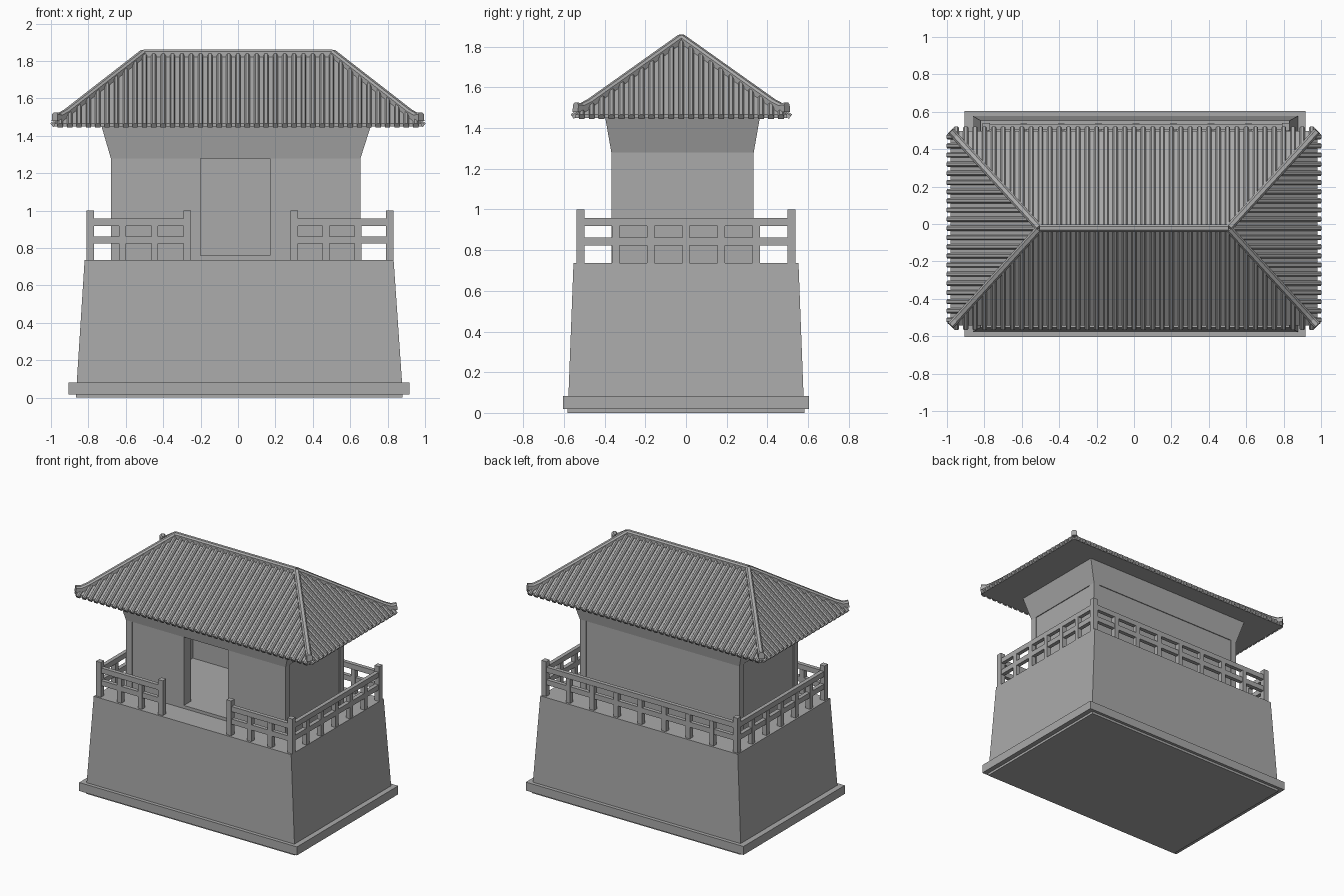
import bpy
import bmesh
from mathutils import Vector

cube = bpy.data.objects.get("Cube")
if cube:
    bpy.data.objects.remove(cube, do_unlink=True)

stone = bpy.data.materials.new("plain_grey")
stone.use_nodes = True
GREY = (0.4, 0.4, 0.4, 1)
stone.diffuse_color = GREY
stone.node_tree.nodes["Principled BSDF"].inputs["Base Color"].default_value = GREY


def finish(name, bm):
    bmesh.ops.recalc_face_normals(bm, faces=bm.faces)
    mesh = bpy.data.meshes.new(name)
    bm.to_mesh(mesh)
    bm.free()
    mesh.materials.append(stone)
    obj = bpy.data.objects.new(name, mesh)
    bpy.context.collection.objects.link(obj)
    return obj


def loft(bm, rings):
    """Skin closed rings of points and cap both ends."""
    loops = [[bm.verts.new(p) for p in ring] for ring in rings]
    n = len(loops[0])
    for a, b in zip(loops, loops[1:]):
        for i in range(n):
            j = (i + 1) % n
            bm.faces.new((a[i], a[j], b[j], b[i]))
    bm.faces.new(loops[0][::-1])
    bm.faces.new(loops[-1])


def rect(x0, x1, y0, y1, z):
    return [(x0, y0, z), (x1, y0, z), (x1, y1, z), (x0, y1, z)]


def box(bm, x, y, z):
    loft(bm, [rect(*x, *y, z[0]), rect(*x, *y, z[1])])


def sweep(bm, path, profile):
    """Carry a (side, up) profile along a path."""
    path = [Vector(p) for p in path]
    run = path[-1] - path[0]
    side = run.cross(Vector((0, 0, 1))).normalized()
    rings = []
    for i, p in enumerate(path):
        d = path[min(i + 1, len(path) - 1)] - path[max(i - 1, 0)]
        up = side.cross(d).normalized()
        rings.append([p + side * s + up * u for s, u in profile])
    loft(bm, rings)


# Foundation and tapered base
bm = bmesh.new()
box(bm, (-0.865, 0.88), (-0.583, 0.583), (0, 0.02))
finish("foundation", bm)
bm = bmesh.new()
box(bm, (-0.905, 0.917), (-0.605, 0.605), (0.018, 0.082))
finish("plinth", bm)
bm = bmesh.new()
DECK = 0.737
loft(bm, [rect(-0.862, 0.877, -0.578, 0.578, 0.082),
          rect(-0.82, 0.832, -0.553, 0.553, DECK)])
finish("base_body", bm)

# Hollow room with an open doorway
X0, X1, Y0, Y1, TOP = -0.68, 0.655, -0.367, 0.333, 1.28
T, IN = 0.09, 0.006
high = (DECK, TOP)
bm = bmesh.new()
front = (Y0 + IN, Y0 + T)
box(bm, (X0 + IN, -0.2), front, high)
box(bm, (0.17, X1 - IN), front, high)
box(bm, (X0 + IN, X1 - IN), (Y1 - 0.03, Y1 - IN), high)
for x in ((X0 + IN, X0 + T), (X1 - T, X1 - IN)):
    box(bm, x, (Y0 + T, Y1 - 0.03), high)
finish("room_walls", bm)
bm = bmesh.new()
box(bm, (X0 + T, X1 - T), (Y0 + IN, Y1 - 0.03), (DECK, 0.76))
finish("room_floor", bm)
bm = bmesh.new()
for x in (X0, X1 - 0.05):
    for y in (Y0, Y1 - 0.05):
        box(bm, (x, x + 0.05), (y, y + 0.05), high)
finish("corner_columns", bm)

# Flared band under the eaves
bm = bmesh.new()
loft(bm, [rect(X0, X1, Y0, Y1, TOP), rect(-0.73, 0.71, -0.397, 0.363, 1.452)])
finish("flared_band", bm)

# Railing
RX0, RX1, RY = -0.79, 0.812, 0.519
posts, rails, balusters = bmesh.new(), bmesh.new(), bmesh.new()


def upright(bm, x, y, top, r):
    box(bm, (x - r, x + r), (y - r, y + r), (DECK, top))


def railing(a, b, count):
    a, b = Vector(a), Vector(b)
    grow = 0.015
    for z in ((0.823, 0.862), (0.918, 0.957)):
        box(rails, (min(a.x, b.x) - grow, max(a.x, b.x) + grow),
            (min(a.y, b.y) - grow, max(a.y, b.y) + grow), z)
    for i in range(1, count + 1):
        p = a.lerp(b, i / (count + 1))
        upright(balusters, p.x, p.y, 0.92, 0.018)


railing((RX0, -RY), (-0.272, -RY), 2)
railing((0.3, -RY), (RX1, -RY), 2)
railing((RX0, RY), (RX1, RY), 7)
for x in (RX0, RX1):
    railing((x, -RY), (x, RY), 5)
    for y in (-RY, RY):
        upright(posts, x, y, 1.0, 0.02)
for x in (-0.272, 0.3):
    upright(posts, x, -RY, 1.0, 0.02)
finish("railing_posts", posts)
finish("rails", rails)
finish("balusters", balusters)

# Hipped roof slab
CY, HX, HY, RIDGE = -0.023, 0.98, 0.52, 0.505
EAVE, PEAK = 1.466, 1.835
bm = bmesh.new()
low = [bm.verts.new(p) for p in rect(-HX, HX, CY - HY, CY + HY, 1.45)]
a, b, c, d = [bm.verts.new(p) for p in rect(-HX, HX, CY - HY, CY + HY, EAVE)]
left, right = [bm.verts.new((x, CY, PEAK)) for x in (-RIDGE, RIDGE)]
bm.faces.new(low[::-1])
rim = [a, b, c, d]
for i in range(4):
    j = (i + 1) % 4
    bm.faces.new((low[i], low[j], rim[j], rim[i]))
for face in ((a, b, right, left), (c, d, left, right), (b, c, right), (d, a, left)):
    bm.faces.new(face)
finish("roof_slab", bm)

# Rounded tile rows running up every slope
TILE = [(-0.014, -0.012), (0.014, -0.012), (0.014, 0.006), (0.007, 0.015),
        (-0.007, 0.015), (-0.014, 0.006)]
OVER = -0.03
bm = bmesh.new()


def height(t):
    return EAVE + (PEAK - EAVE) * t


ROWS, SIDE_ROWS = 39, 21
for s in (-1, 1):
    for i in range(ROWS):
        x = (i - (ROWS - 1) / 2) * 1.9 / (ROWS - 1)
        t = min(1, (HX - abs(x)) / (HX - RIDGE))
        sweep(bm, [(x, CY + s * HY * (1 - u), height(u)) for u in (OVER, t)], TILE)
    for i in range(SIDE_ROWS):
        y = (i - (SIDE_ROWS - 1) / 2) * 0.98 / (SIDE_ROWS - 1)
        t = 1 - abs(y) / HY
        sweep(bm, [(s * (HX - (HX - RIDGE) * u), CY + y, height(u))
                   for u in (OVER, t)], TILE)
finish("roof_tile_rows", bm)

# Ridge cap and hip caps with upturned tips
CAP = [(-0.02, -0.02), (0.02, -0.02), (0.02, 0.015), (0.01, 0.026),
       (-0.01, 0.026), (-0.02, 0.015)]
bm = bmesh.new()
sweep(bm, [(-RIDGE, CY, PEAK), (RIDGE, CY, PEAK)], CAP)
finish("ridge_cap", bm)
bm = bmesh.new()
for sx in (-1, 1):
    for sy in (-1, 1):
        path = []
        for t, lift in ((1, 0), (0.14, 0), (0.06, 0.008), (0.0, 0.034)):
            path.append((sx * (HX - (HX - RIDGE) * t), CY + sy * HY * (1 - t),
                         height(t) + lift))
        sweep(bm, path, CAP)
finish("hip_caps", bm)
